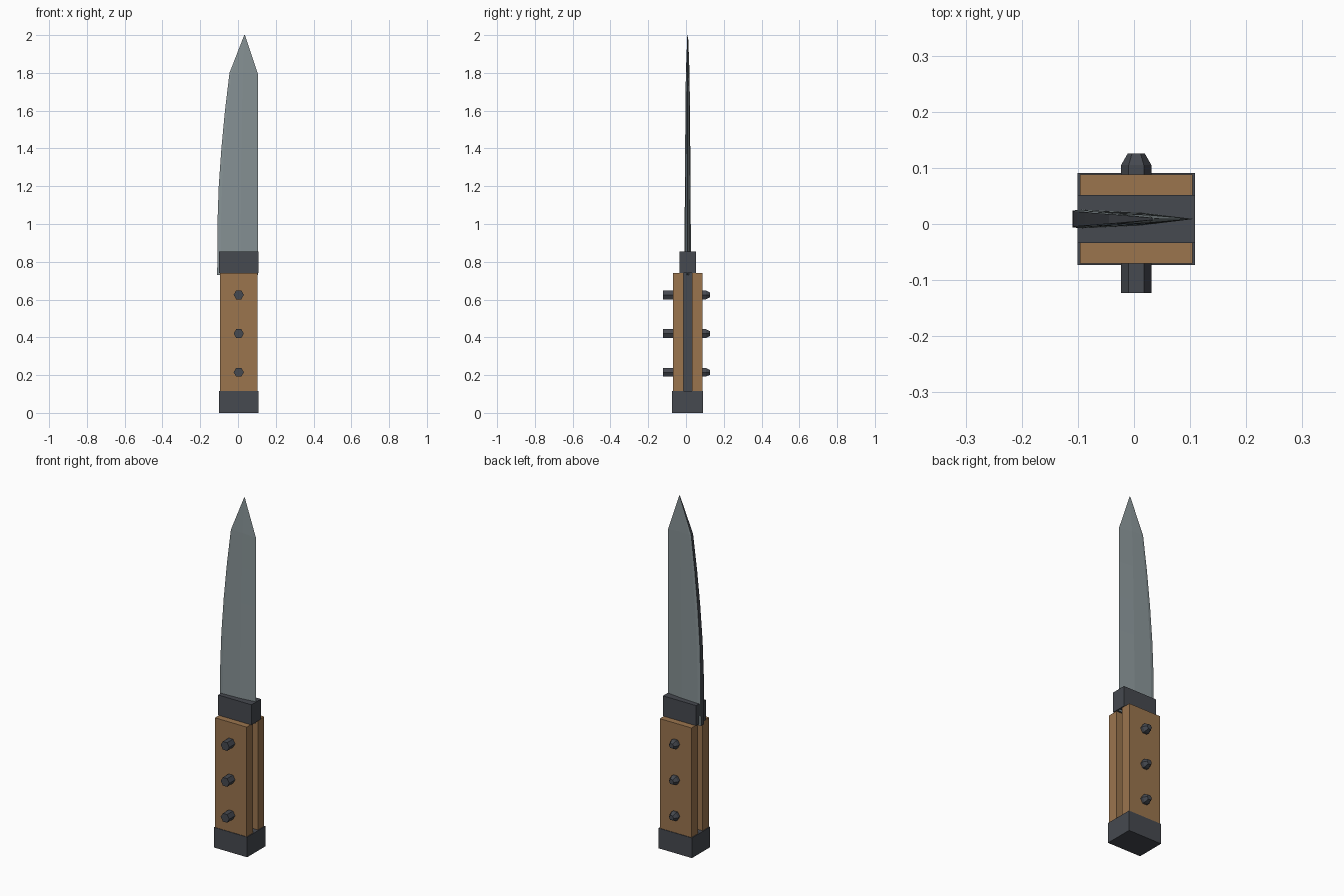
import bpy, bmesh, math

if "Cube" in bpy.data.objects:
    bpy.data.objects.remove(bpy.data.objects["Cube"])

CX, CY = 0.004, 0.009  # centre line of the knife


def material(name, rgb):
    m = bpy.data.materials.new(name)
    m.diffuse_color = (*rgb, 1)
    m.use_nodes = True
    m.node_tree.nodes["Principled BSDF"].inputs["Base Color"].default_value = m.diffuse_color
    return m


steel = material("blade steel", (0.242, 0.288, 0.301))
dark = material("dark metal", (0.061, 0.067, 0.080))
wood = material("brown wood", (0.328, 0.178, 0.076))


def finish(name, bm, *mats):
    bmesh.ops.recalc_face_normals(bm, faces=bm.faces)
    mesh = bpy.data.meshes.new(name)
    bm.to_mesh(mesh)
    bm.free()
    for m in mats:
        mesh.materials.append(m)
    ob = bpy.data.objects.new(name, mesh)
    bpy.context.collection.objects.link(ob)
    return ob


def box(name, x, y, z, mat):
    bm = bmesh.new()
    bmesh.ops.create_cube(bm, size=1)
    for v in bm.verts:
        for i, (a, b) in enumerate((x, y, z)):
            v.co[i] = a if v.co[i] < 0 else b
    return finish(name, bm, mat)


def loft(bm, rings):
    """Skin closed rings of points, capping the two ends."""
    rows = [[bm.verts.new(p) for p in ring] for ring in rings]
    n = len(rows[0])
    for a, b in zip(rows, rows[1:]):
        for i in range(n):
            j = (i + 1) % n
            bm.faces.new((a[i], a[j], b[j], b[i]))
    bm.faces.new(rows[0])
    bm.faces.new(rows[-1])


# Handle: pommel, narrow tang, two wooden scales and the guard
box("pommel", (-0.101, 0.109), (CY - 0.082, CY + 0.082), (0, 0.115), dark)
box("tang", (-0.05, 0.058), (CY - 0.023, CY + 0.023), (0.1, 0.78), dark)
for side, label in ((-1, "front"), (1, "back")):
    y = sorted((CY + side * 0.022, CY + side * 0.079))
    box(label + "_scale", (-0.096, 0.104), y, (0.11, 0.74), wood)
box("guard", (-0.101, 0.109), (CY - 0.043, CY + 0.043), (0.74, 0.855), dark)

# Hexagonal rivets, flat at the front and tapered at the back
for k in range(3):
    z = 0.215 + 0.205 * k
    bm = bmesh.new()
    loft(bm, [[(CX + r * math.cos(i * math.pi / 3), y, z + r * math.sin(i * math.pi / 3))
               for i in range(6)]
              for y, r in ((-0.123, 0.027), (0.105, 0.027), (0.126, 0.015))])
    finish("rivet_%d" % (k + 1), bm, dark)

# Blade: spine x, crease x, cutting edge x and thickness scale at each height
stations = [
    (0.73, -0.110, 0.012, 0.107, 1.00),
    (1.00, -0.109, 0.014, 0.107, 0.95),
    (1.20, -0.102, 0.016, 0.107, 0.88),
    (1.40, -0.088, 0.018, 0.107, 0.80),
    (1.60, -0.069, 0.021, 0.107, 0.70),
    (1.80, -0.045, 0.026, 0.107, 0.58),
    (2.00, 0.033, 0.035, 0.037, 0.12),
]
rings = []
for z, spine, crease, edge, t in stations:
    shoulder = spine + 0.15 * (crease - spine)
    if z == 0.73 or z == 2.0:
        edge_z = z
    else:
        edge_z = z - 0.01 * (z == 1.8)
    rings.append([
        (spine, CY - 0.015 * t, z), (shoulder, CY - 0.017 * t, z),
        (crease, CY - 0.012 * t, z), (edge, CY, edge_z),
        (crease, CY + 0.012 * t, z), (shoulder, CY + 0.017 * t, z),
        (spine, CY + 0.015 * t, z)])
bm = bmesh.new()
loft(bm, rings)
bmesh.ops.recalc_face_normals(bm, faces=bm.faces)
for f in bm.faces:
    f.material_index = 1 if f.normal.x < -0.7 else 0  # dark spine
finish("blade", bm, steel, dark)
